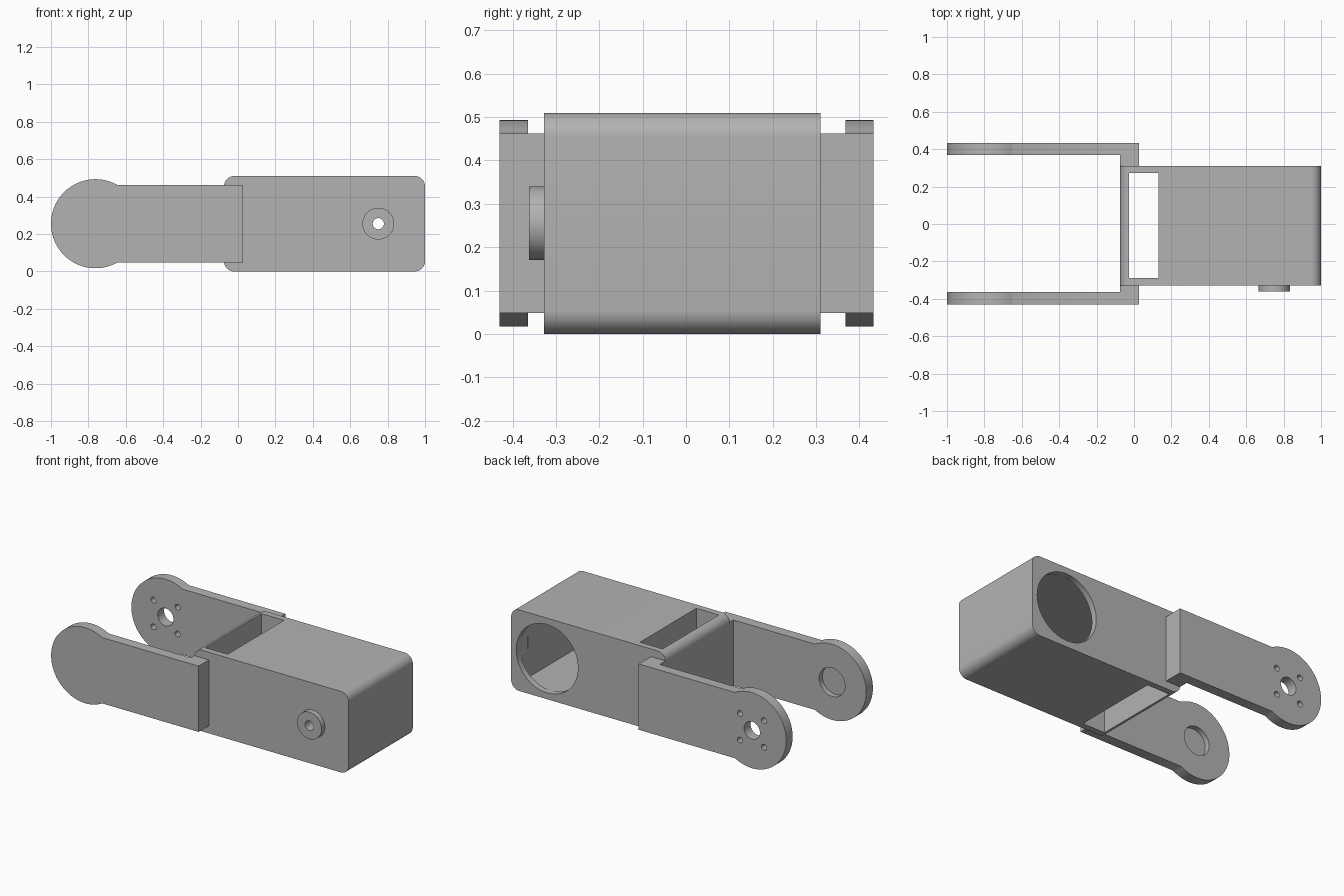
import bpy, bmesh, math
from mathutils import Matrix, Vector

if "Cube" in bpy.data.objects:
    bpy.data.objects.remove(bpy.data.objects["Cube"], do_unlink=True)

GREY = (0.45, 0.45, 0.45, 1.0)
plastic = bpy.data.materials.new("grey plastic")
plastic.use_nodes = True
plastic.diffuse_color = GREY
plastic.node_tree.nodes["Principled BSDF"].inputs["Base Color"].default_value = GREY

MID_Z = 0.255            # shared centre line of hinge and hub
HINGE_X, HUB_X = -0.762, 0.75


def finish(name, bm):
    bmesh.ops.recalc_face_normals(bm, faces=bm.faces)
    mesh = bpy.data.meshes.new(name)
    bm.to_mesh(mesh)
    bm.free()
    mesh.materials.append(plastic)
    ob = bpy.data.objects.new(name, mesh)
    bpy.context.collection.objects.link(ob)
    return ob


def box(name, x, y, z, radius=0):
    """Box between limits; radius rounds the edges running along y."""
    bm = bmesh.new()
    bmesh.ops.create_cube(bm, size=1)
    for v in bm.verts:
        v.co = Vector(lim[0] if c < 0 else lim[1] for c, lim in zip(v.co, (x, y, z)))
    if radius:
        edges = [e for e in bm.edges if abs(e.verts[0].co.y - e.verts[1].co.y) > 0.01]
        bmesh.ops.bevel(bm, geom=edges, offset=radius, segments=10,
                        profile=0.5, affect='EDGES')
    return finish(name, bm)


def rod(name, x, z, r, y, segments=64):
    """Cylinder along y."""
    bm = bmesh.new()
    place = Matrix.Translation((x, sum(y) / 2, z)) @ Matrix.Rotation(math.pi / 2, 4, 'X')
    bmesh.ops.create_cone(bm, cap_ends=True, segments=segments, radius1=r, radius2=r,
                          depth=y[1] - y[0], matrix=place)
    return finish(name, bm)


def combine(ob, tools, operation='DIFFERENCE'):
    for tool in tools:
        mod = ob.modifiers.new("cut", 'BOOLEAN')
        mod.operation, mod.solver, mod.object = operation, 'EXACT', tool
        bpy.context.view_layer.update()
        mesh = bpy.data.meshes.new_from_object(
            ob.evaluated_get(bpy.context.evaluated_depsgraph_get()))
        ob.modifiers.clear()
        ob.data = mesh
        bpy.data.objects.remove(tool, do_unlink=True)


def smooth(ob):
    bpy.ops.object.select_all(action='DESELECT')
    ob.select_set(True)
    bpy.context.view_layer.objects.active = ob
    bpy.ops.object.shade_smooth_by_angle(angle=math.radians(30))


def arm(name, y, inner):
    """Bar with a round hinge end, thinned on the inside except at its foot."""
    half, r = 0.207, 0.238
    start = math.asin(half / r)
    sweep = 2 * math.pi - 2 * start
    pts = [(0.027, MID_Z - half), (0.027, MID_Z + half)]
    for i in range(65):
        a = start + sweep * i / 64
        pts.append((HINGE_X + r * math.cos(a), MID_Z + r * math.sin(a)))
    bm = bmesh.new()
    face = bm.faces.new([bm.verts.new((px, y[0], pz)) for px, pz in pts])
    ext = bmesh.ops.extrude_face_region(bm, geom=[face])
    bmesh.ops.translate(bm, vec=(0, y[1] - y[0], 0),
                        verts=[g for g in ext["geom"] if isinstance(g, bmesh.types.BMVert)])
    ob = finish(name, bm)
    combine(ob, [box("gap", (-1.2, -0.075), inner, (-0.2, 0.8))])
    return ob


# Housing: rounded shell with a motor cavity, cable slot and round back opening
body = box("housing", (-0.075, 1.0), (-0.328, 0.31), (0, 0.51), 0.055)
combine(body, [rod("hub", HUB_X, MID_Z, 0.085, (-0.362, -0.31))], 'UNION')
combine(body, [
    box("cavity", (0.17, 0.96), (-0.288, 0.272), (0.038, 0.472)),
    box("slot", (-0.027, 0.13), (-0.288, 0.272), (-0.1, 0.6)),
    rod("back_opening", HUB_X, MID_Z, 0.215, (0.2, 0.4)),
    rod("hub_hole", HUB_X, MID_Z, 0.03, (-0.5, -0.2), 32),
])

# Front arm: blind bearing recess on its inner face
front_arm = arm("front_arm", (-0.43, -0.328), (-0.364, -0.2))
combine(front_arm, [rod("recess", HINGE_X, MID_Z, 0.09, (-0.397, -0.3))])

# Back arm: shaft hole with four screw holes
back_arm = arm("back_arm", (0.31, 0.432), (0.2, 0.368))
holes = [rod("shaft_hole", HINGE_X, MID_Z, 0.055, (0.2, 0.6), 48)]
for sx in (-1, 1):
    for sz in (-1, 1):
        holes.append(rod("screw_hole", HINGE_X + sx * 0.084, MID_Z + sz * 0.084,
                         0.018, (0.2, 0.6), 24))
combine(back_arm, holes)

for part in (body, front_arm, back_arm):
    smooth(part)
